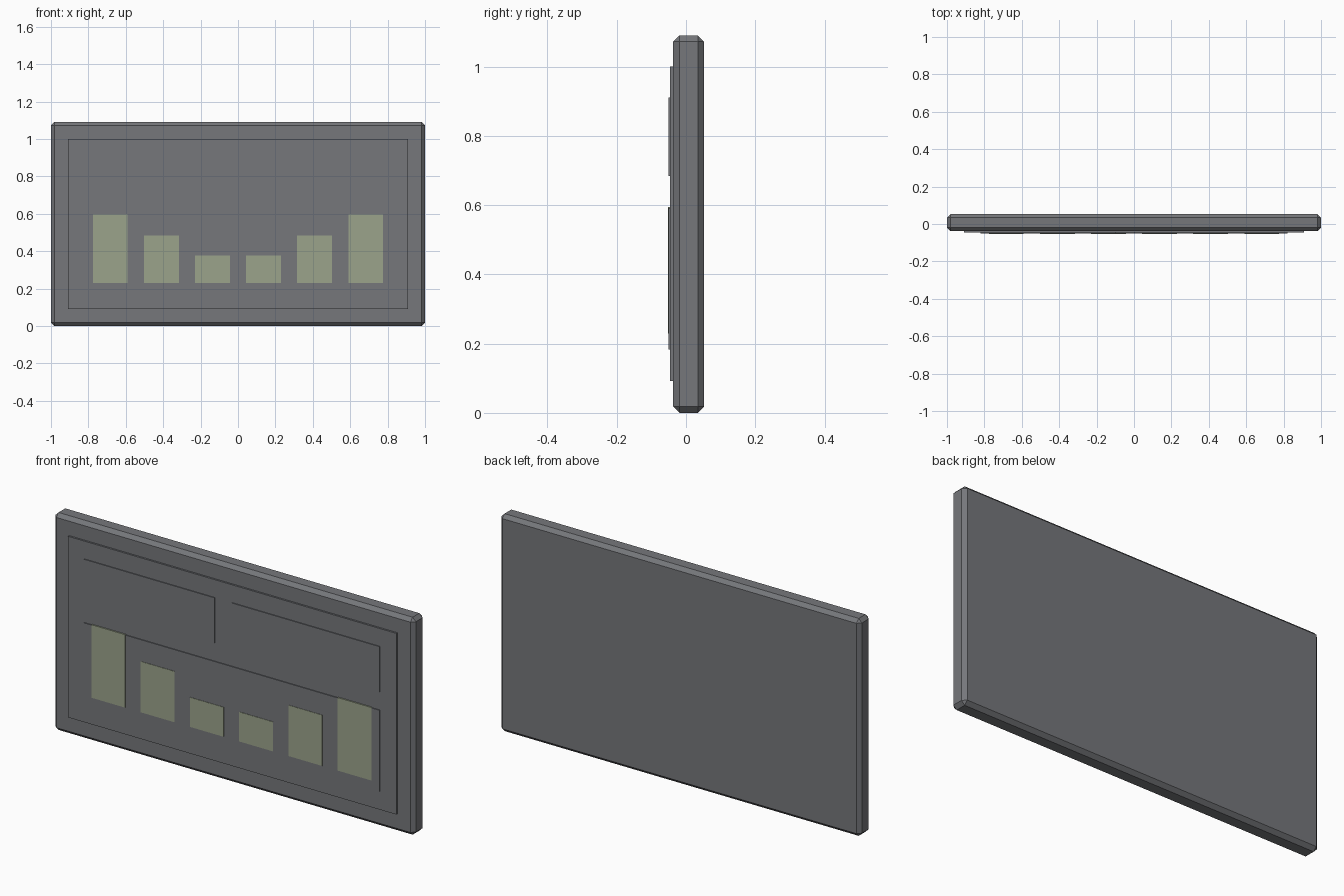
import bpy
import bmesh
from mathutils import Matrix, Vector

old = bpy.data.objects.get("Cube")
if old:
    bpy.data.objects.remove(old, do_unlink=True)


def make_material(name, rgb):
    mat = bpy.data.materials.new(name)
    color = (*rgb, 1.0)
    mat.diffuse_color = color
    mat.use_nodes = True
    mat.node_tree.nodes["Principled BSDF"].inputs["Base Color"].default_value = color
    return mat


grey = make_material("slate grey", (0.18, 0.185, 0.198))
green = make_material("pale green", (0.33, 0.37, 0.26))


def box(name, x, y, z, mat, chamfer=0):
    """Box spanning the (min, max) pairs x, y, z, with optional flat chamfers."""
    low, high = (Vector(corner) for corner in zip(x, y, z))
    bm = bmesh.new()
    bmesh.ops.create_cube(bm, size=1, matrix=Matrix.Translation((low + high) / 2)
                          @ Matrix.Diagonal((*(high - low), 1)))
    if chamfer:
        bmesh.ops.bevel(bm, geom=bm.edges[:], offset=chamfer, segments=1,
                        affect='EDGES', profile=0.5)
    mesh = bpy.data.meshes.new(name)
    bm.to_mesh(mesh)
    bm.free()
    mesh.materials.append(mat)
    obj = bpy.data.objects.new(name, mesh)
    bpy.context.collection.objects.link(obj)
    return obj


# Chamfered display body and the raised screen on its front
box("display_body", (-1, 1), (-0.037, 0.0525), (0, 1.09), grey, chamfer=0.018)
box("screen", (-0.91, 0.91), (-0.046, -0.03), (0.092, 1.0), grey)

# Thin raised panels on the screen
panel_depth = (-0.0505, -0.04)
box("upper_right_panel", (-0.82, -0.095), panel_depth, (0.684, 0.911), grey)
box("upper_left_panel", (0, 0.82), panel_depth, (0.684, 0.911), grey)
box("chart_panel", (-0.82, 0.82), panel_depth, (0.183, 0.592), grey)

# Chart bars, rising in pairs from the middle to the sides
for i, top in enumerate((0.377, 0.484, 0.595)):
    for side, sign in (("left", 1), ("right", -1)):
        center = sign * (0.137 + 0.273 * i)
        box(f"chart_bar_{side}_{i + 1}", (center - 0.0935, center + 0.0935),
            (-0.0525, -0.045), (0.229, top), green)
